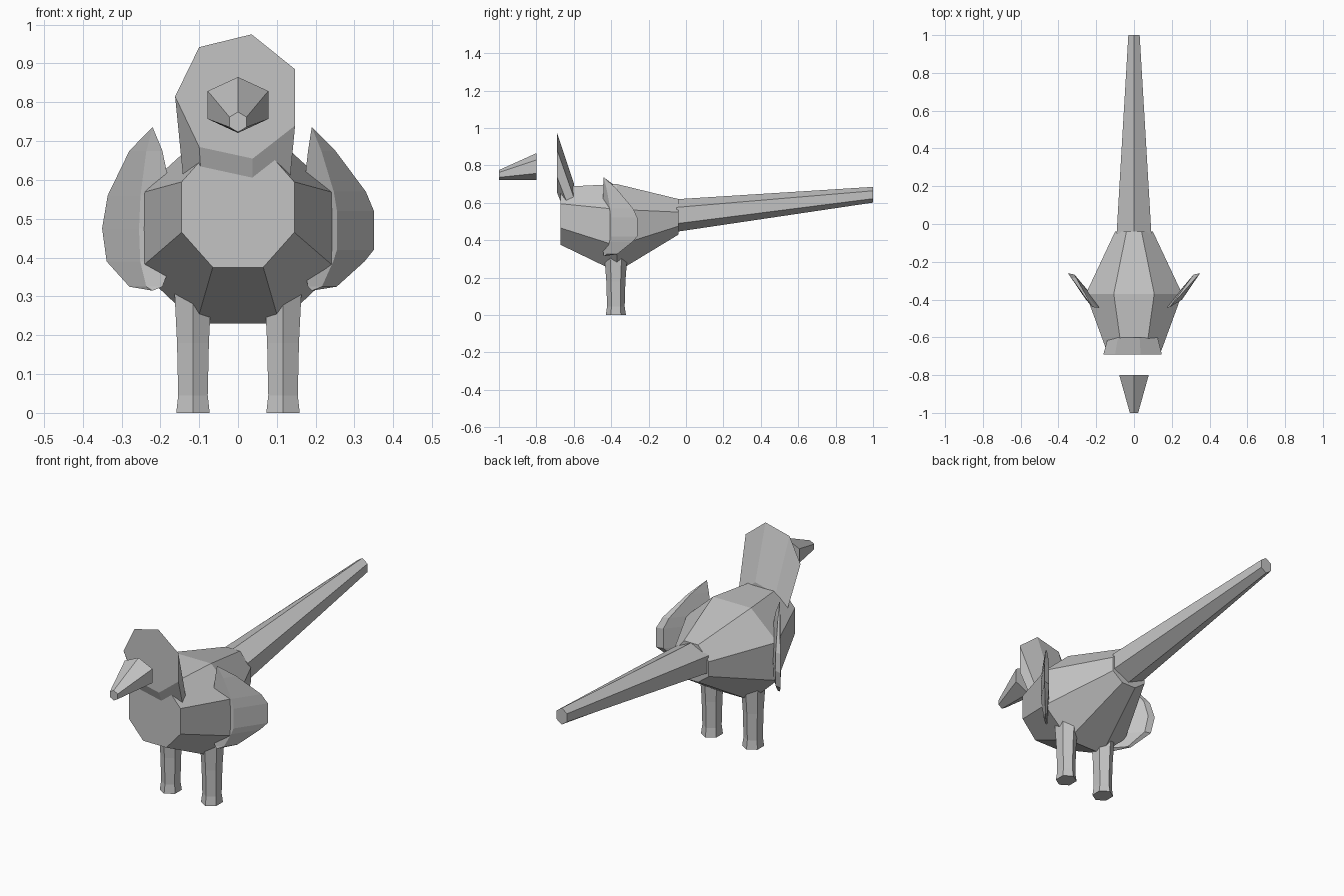
import bpy, bmesh
from math import sin, cos, pi

cube = bpy.data.objects.get("Cube")
if cube:
    bpy.data.objects.remove(cube, do_unlink=True)

grey = bpy.data.materials.new("plain_grey")
grey.use_nodes = True
COLOUR = (0.55, 0.55, 0.55, 1)
grey.diffuse_color = COLOUR
grey.node_tree.nodes["Principled BSDF"].inputs["Base Color"].default_value = COLOUR


def loft(name, rings):
    """Skin a list of equal-length rings and cap both ends."""
    bm = bmesh.new()
    loops = [[bm.verts.new(p) for p in ring] for ring in rings]
    for a, b in zip(loops, loops[1:]):
        for i in range(len(a)):
            j = (i + 1) % len(a)
            bm.faces.new((a[i], a[j], b[j], b[i]))
    bm.faces.new(loops[0])
    bm.faces.new(loops[-1])
    bmesh.ops.remove_doubles(bm, verts=bm.verts, dist=0.0005)
    bmesh.ops.recalc_face_normals(bm, faces=bm.faces)
    mesh = bpy.data.meshes.new(name)
    bm.to_mesh(mesh)
    bm.free()
    mesh.materials.append(grey)
    obj = bpy.data.objects.new(name, mesh)
    bpy.context.collection.objects.link(obj)
    return obj


def octagon(y, wide, flat, bottom, low, high, top):
    half = [(flat, bottom), (wide, low), (wide, high), (flat, top)]
    return [(x, y, z) for x, z in half] + [(-x, y, z) for x, z in reversed(half)]


def hexagon(y, z, rx, rz):
    """Hexagon facing y with a corner at the top; rx is the flat half-width."""
    return [(rx / cos(pi / 6) * sin(i * pi / 3), y, z + rz * cos(i * pi / 3))
            for i in range(6)]


# Body
loft("body", [
    octagon(-0.67, 0.145, 0.065, 0.375, 0.465, 0.595, 0.685),
    octagon(-0.37, 0.255, 0.107, 0.23, 0.37, 0.565, 0.70),
    octagon(-0.04, 0.10, 0.04, 0.43, 0.475, 0.55, 0.62),
])

# Tail and beak
loft("tail", [hexagon(-0.05, 0.532, 0.092, 0.087), hexagon(1.0, 0.643, 0.03, 0.042)])
loft("beak", [hexagon(-1.0, 0.749, 0.022, 0.026), hexagon(-0.8, 0.793, 0.078, 0.072)])

# Head: a seven-sided flat face tapering back and down into the body
face = [(-0.10, 0.942), (0.035, 0.975), (0.147, 0.885), (0.147, 0.74),
        (0.038, 0.655), (-0.10, 0.685), (-0.162, 0.815)]
loft("head", [
    [(x, -0.69, z) for x, z in face],
    [(x * 0.85, -0.6, 0.57 + (z - 0.815) * 0.85) for x, z in face],
])

# Wings: a wedge section that shrinks to a point at the top and bottom
SECTION = [(0.165, -0.445), (0.255, -0.40), (0.35, -0.26), (0.315, -0.268)]


def wing(name, side, tip_x, levels):
    loft(name, [[(side * (tip_x + (x - tip_x) * w), -0.44 + (y + 0.44) * w, z)
                 for x, y in SECTION] for z, w in levels])


wing("right_wing", -1, 0.22, [(0.735, 0.01), (0.675, 0.46), (0.56, 0.89), (0.475, 1),
                              (0.39, 0.91), (0.325, 0.46), (0.315, 0.01)])
wing("left_wing", 1, 0.19, [(0.735, 0.01), (0.675, 0.38), (0.57, 0.87), (0.52, 1),
                            (0.42, 1), (0.39, 0.85), (0.325, 0.4), (0.315, 0.01)])

# Legs: hexagonal posts with slightly flared feet and thighs
for name, side in (("left_leg", 1), ("right_leg", -1)):
    loft(name, [[(side * 0.116 + rx / cos(pi / 6) * sin(i * pi / 3),
                  -0.375 + ry * cos(i * pi / 3), z) for i in range(6)]
                for z, rx, ry in ((0, 0.043, 0.054), (0.045, 0.038, 0.047),
                                  (0.18, 0.041, 0.051), (0.32, 0.048, 0.062))])
